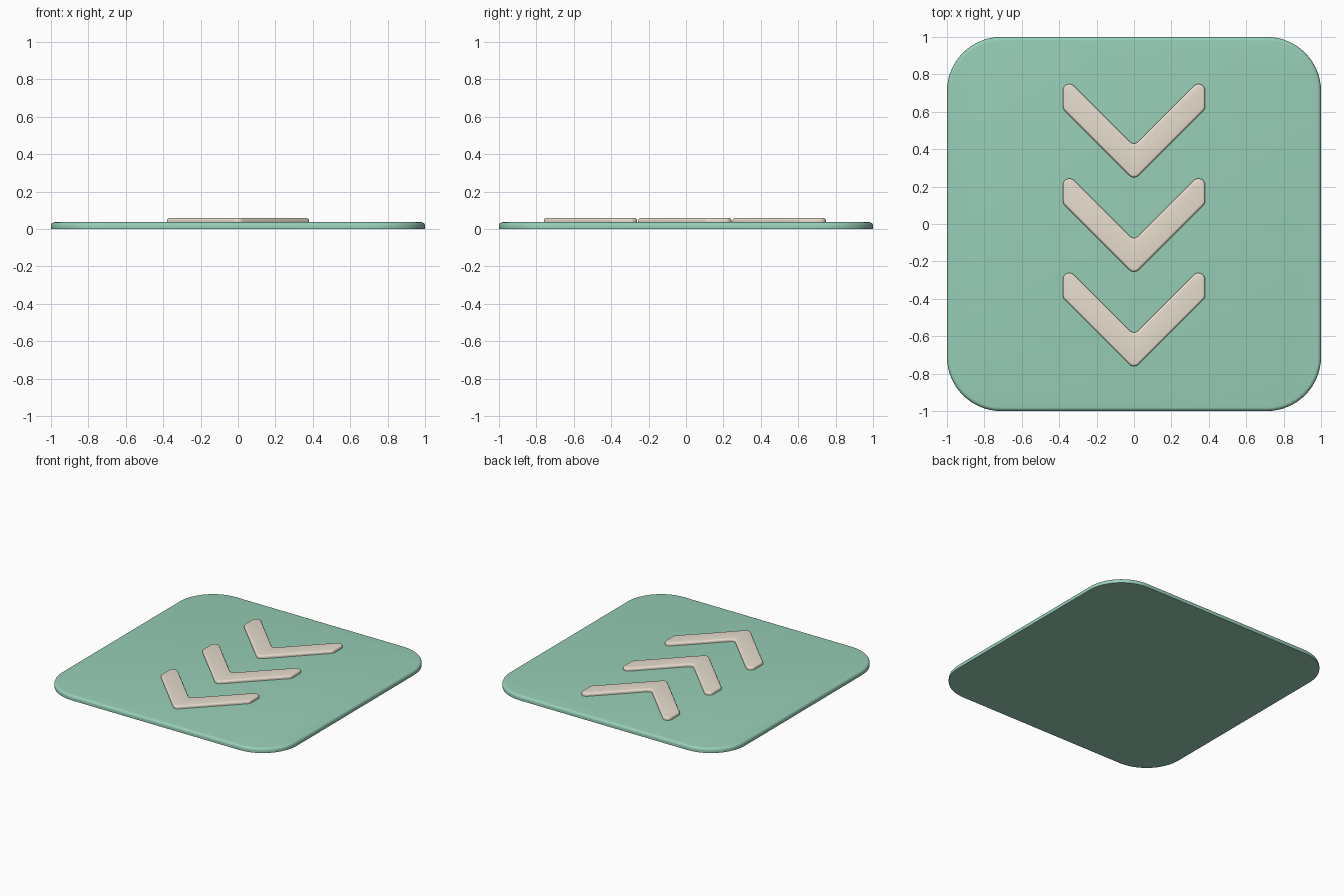
import bpy, bmesh, math
from mathutils import Vector

if "Cube" in bpy.data.objects:
    bpy.data.objects.remove(bpy.data.objects["Cube"])


def material(name, rgb):
    m = bpy.data.materials.new(name)
    m.diffuse_color = (*rgb, 1)
    m.use_nodes = True
    m.node_tree.nodes["Principled BSDF"].inputs["Base Color"].default_value = m.diffuse_color
    return m


def rounded_outline(corners, steps):
    """Corners are (x, y, radius); returns the outline with filleted corners."""
    pts = []
    n = len(corners)
    for i, (x, y, r) in enumerate(corners):
        p = Vector((x, y))
        a = (Vector(corners[i - 1][:2]) - p).normalized()
        b = (Vector(corners[(i + 1) % n][:2]) - p).normalized()
        half = a.angle(b) / 2
        centre = p + (a + b).normalized() * (r / math.sin(half))
        start = p + a * (r / math.tan(half)) - centre
        end = p + b * (r / math.tan(half)) - centre
        sweep = math.atan2(start.x * end.y - start.y * end.x, start.dot(end))
        for k in range(steps + 1):
            t = sweep * k / steps
            c, s = math.cos(t), math.sin(t)
            pts.append(centre + Vector((start.x * c - start.y * s,
                                        start.x * s + start.y * c)))
    return pts


def slab(name, outline, z0, z1, bevel, mat, y=0):
    """Extruded outline with a rounded top edge."""
    bm = bmesh.new()
    base = bm.faces.new([bm.verts.new((p.x, p.y, z0)) for p in outline])
    ext = bmesh.ops.extrude_face_region(bm, geom=[base], use_keep_orig=True)
    top = [v for v in ext["geom"] if isinstance(v, bmesh.types.BMVert)]
    bmesh.ops.translate(bm, verts=top, vec=(0, 0, z1 - z0))
    bmesh.ops.recalc_face_normals(bm, faces=bm.faces)
    rim = [e for e in bm.edges if all(v.co.z > z1 - 1e-5 for v in e.verts)]
    bmesh.ops.bevel(bm, geom=rim, offset=bevel, segments=5, profile=0.5,
                    affect='EDGES', clamp_overlap=False)
    me = bpy.data.meshes.new(name)
    bm.to_mesh(me)
    bm.free()
    me.materials.append(mat)
    ob = bpy.data.objects.new(name, me)
    ob.location.y = y
    bpy.context.collection.objects.link(ob)
    bpy.ops.object.select_all(action='DESELECT')
    ob.select_set(True)
    bpy.context.view_layer.objects.active = ob
    bpy.ops.object.shade_smooth_by_angle(angle=math.radians(35))
    return ob


green = material("green", (0.31, 0.62, 0.47))
cream = material("cream", (0.80, 0.72, 0.61))

# Base plate
R = 0.29
plate = rounded_outline([(-1, -1, R), (1, -1, R), (1, 1, R), (-1, 1, R)], 16)
slab("base_plate", plate, 0, 0.036, 0.02, green)

# Three raised chevrons pointing to the front
r = 0.035
right = [(0.38, 0.11, r), (0.38, 0.293, r)]
left = [(-x, y, q) for x, y, q in reversed(right)]
chevron = rounded_outline([(0, -0.27, r)] + right + [(0, -0.087, 0.03)] + left, 8)
for name, y in (("front", -0.505), ("middle", 0), ("back", 0.505)):
    slab(name + "_chevron", chevron, 0.03, 0.058, 0.013, cream, y)
